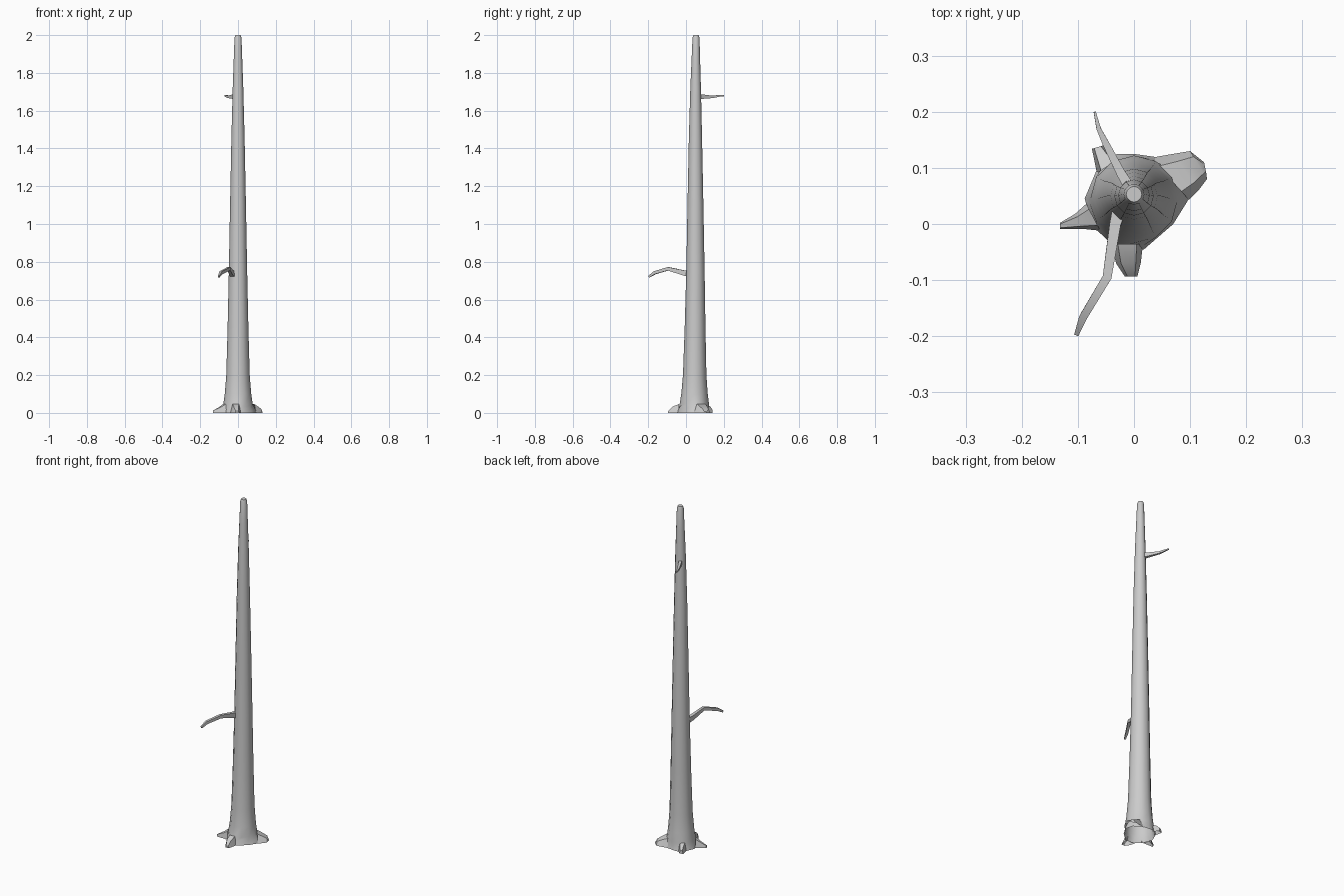
import bpy, bmesh, math
from mathutils import Vector

if "Cube" in bpy.data.objects:
    bpy.data.objects.remove(bpy.data.objects["Cube"])


def make(name, bm, angle=50):
    bmesh.ops.recalc_face_normals(bm, faces=bm.faces[:])
    me = bpy.data.meshes.new(name)
    bm.to_mesh(me)
    bm.free()
    ob = bpy.data.objects.new(name, me)
    bpy.context.collection.objects.link(ob)
    bpy.ops.object.select_all(action='DESELECT')
    ob.select_set(True)
    bpy.context.view_layer.objects.active = ob
    bpy.ops.object.shade_smooth_by_angle(angle=math.radians(angle))
    return ob


def loft(name, rings, closed=True, cap_start=False, cap_end=True, angle=50):
    bm = bmesh.new()
    vs = [[bm.verts.new(p) for p in r] for r in rings]
    n = len(rings[0])
    for a, b in zip(vs, vs[1:]):
        for i in range(n if closed else n - 1):
            j = (i + 1) % n
            bm.faces.new((a[i], a[j], b[j], b[i]))
    if cap_start:
        bm.faces.new(vs[0])
    if cap_end:
        bm.faces.new(vs[-1])
    return make(name, bm, angle)


# Trunk: irregular open skirt at the ground, then round tapering rings
SIDES = 12
skirt = [(.098, .045), (.085, .09), (.035, .12), (0, .125), (-.03, .125), (-.065, .1),
         (-.088, .045), (-.072, -.005), (-.036, -.04), (-.012, -.045), (.018, -.045), (.07, 0)]
profile = [(.045, .078, .044), (.1, .07, .045), (.2, .062, .046), (.45, .055, .048),
           (.75, .0485, .05), (1.1, .042, .05), (1.45, .035, .05), (1.72, .028, .051),
           (1.86, .023, .052), (1.985, .0185, .053), (2.0, .014, .053)]
rings = [[(x, y, 0) for x, y in skirt], [(x * .93, .044 + (y - .044) * .93, .022) for x, y in skirt]]
for z, r, cy in profile:
    rings.append([(r * math.cos(i * math.tau / SIDES), cy + r * math.sin(i * math.tau / SIDES), z)
                  for i in range(SIDES)])
loft("trunk", rings)


# Roots: open-bottomed flared wedges, from inside the trunk to the tip
def root(name, stations):
    rings = []
    for lx, ly, rx, ry, h in stations:
        l, r = Vector((lx, ly, 0)), Vector((rx, ry, 0))
        up = Vector((0, 0, h))
        rings.append([l, l.lerp(r, .2) + up, l.lerp(r, .8) + up, r])
    loft(name, rings, closed=False, angle=30)


root("root_back_right", [(.03, .118, .098, .043, .048), (.07, .125, .115, .06, .034),
                         (.1, .13, .13, .08, .02), (.125, .11, .129, .09, .008)])
root("root_left", [(-.085, .036, -.06, -.012, .046), (-.105, .018, -.088, -.009, .03),
                   (-.132, .002, -.132, -.009, .012)])
root("root_front", [(-.04, -.036, .016, -.036, .047), (-.032, -.07, .012, -.07, .034),
                    (-.016, -.094, .006, -.094, .01)])
root("root_back_left", [(-.03, .115, -.066, .09, .045), (-.045, .13, -.071, .115, .035),
                        (-.055, .14, -.075, .134, .02)])


# Branches: four-sided tapering sweeps along bent paths
def branch(name, path):
    pts = [Vector(p[:3]) for p in path]
    rings = []
    for i, p in enumerate(pts):
        d = (pts[min(i + 1, len(pts) - 1)] - pts[max(i - 1, 0)]).normalized()
        side = d.cross(Vector((0, 0, 1))).normalized()
        up = side.cross(d)
        w, h = path[i][3:]
        rings.append([p + side * w + up * h, p - side * w + up * h,
                      p - side * w - up * h, p + side * w - up * h])
    loft(name, rings, cap_start=True, angle=30)


branch("lower_branch", [(-.025, .03, .735, .013, .016), (-.034, -.003, .739, .010, .014),
                        (-.048, -.095, .763, .008, .009), (-.09, -.165, .742, .007, .008),
                        (-.102, -.196, .721, .004, .005)])
branch("upper_branch", [(-.005, .06, 1.674, .010, .014), (-.023, .09, 1.674, .008, .011),
                        (-.05, .143, 1.673, .006, .006), (-.063, .17, 1.678, .004, .005),
                        (-.07, .2, 1.679, .002, .003)])
